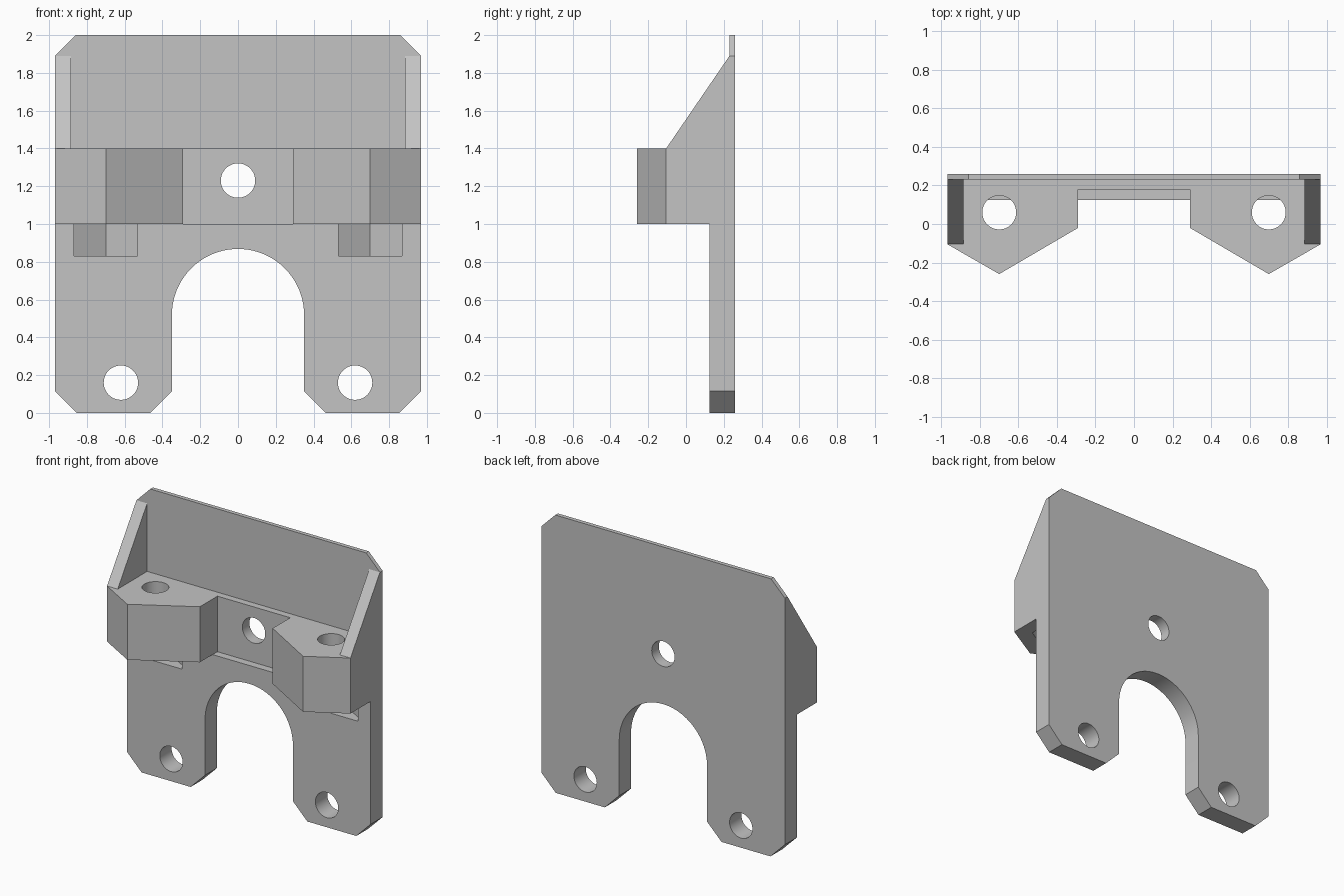
import bpy
import bmesh
from math import sin, cos, pi, radians
from mathutils import Vector

if "Cube" in bpy.data.objects:
    bpy.data.objects.remove(bpy.data.objects["Cube"], do_unlink=True)

HALF, BACK, FRONT = 0.97, 0.26, 0.125   # half width, plate back and front
SHELF, DECK = 1.0, 1.4                  # bottom and top of the blocks
HOLE = 0.091

grey = bpy.data.materials.new("light grey")
grey.use_nodes = True
colour = (0.55, 0.55, 0.55, 1)
grey.diffuse_color = colour
grey.node_tree.nodes["Principled BSDF"].inputs["Base Color"].default_value = colour


def prism(name, points, axis, lo, hi):
    """Extrude a closed 2D profile along the given axis, from lo to hi."""
    place = {"x": lambda u, v: (lo, u, v),
             "y": lambda u, v: (u, lo, v),
             "z": lambda u, v: (u, v, lo)}[axis]
    bm = bmesh.new()
    face = bm.faces.new([bm.verts.new(place(u, v)) for u, v in points])
    out = bmesh.ops.extrude_face_region(bm, geom=[face])
    step = Vector([(hi - lo) * (axis == a) for a in "xyz"])
    moved = [g for g in out["geom"] if isinstance(g, bmesh.types.BMVert)]
    bmesh.ops.translate(bm, verts=moved, vec=step)
    bmesh.ops.recalc_face_normals(bm, faces=bm.faces)
    mesh = bpy.data.meshes.new(name)
    bm.to_mesh(mesh)
    bm.free()
    mesh.materials.append(grey)
    obj = bpy.data.objects.new(name, mesh)
    bpy.context.collection.objects.link(obj)
    return obj


def ring(u, v, radius, sides=48, start=0.0):
    return [(u + radius * cos(start + 2 * pi * i / sides),
             v + radius * sin(start + 2 * pi * i / sides)) for i in range(sides)]


def rect(u0, u1, v0, v1):
    return [(u0, v0), (u1, v0), (u1, v1), (u0, v1)]


def mirrored(points, side):
    return [(side * u, v) for u, v in points]


def combine(target, other, operation):
    mod = target.modifiers.new(operation.lower(), "BOOLEAN")
    mod.operation = operation
    mod.solver = "EXACT"
    mod.object = other
    bpy.context.view_layer.objects.active = target
    bpy.ops.object.modifier_apply(modifier=mod.name)
    bpy.data.objects.remove(other, do_unlink=True)


# Plate outline with chamfered corners and an arched slot between the legs
right_half = [(0.86, 2.0), (HALF, 1.89), (HALF, 0.115), (0.855, 0), (0.465, 0), (0.35, 0.115)]
arch = [(0.35 * cos(pi * i / 40), 0.518 + 0.35 * sin(pi * i / 40)) for i in range(41)]
outline = right_half + arch + mirrored(right_half, -1)[::-1]
bracket = prism("mounting_bracket", outline, "y", FRONT, BACK)

# Thin upper panel and the shallow recess between the blocks
combine(bracket, prism("panel_cutter", rect(-1.1, 1.1, DECK, 2.1), "y", 0, 0.23), "DIFFERENCE")
combine(bracket, prism("recess_cutter", rect(-0.29, 0.29, SHELF, DECK + 0.1), "y", 0, 0.18), "DIFFERENCE")

# Pointed blocks and the sloping side gussets
block = [(0.29, 0.2), (0.29, -0.02), (0.70, -0.26), (HALF, -0.105), (HALF, 0.2)]
gusset = [(-0.105, 1.3), (-0.105, DECK), (0.23, 1.89), (0.245, 1.89), (0.245, 1.3)]
for side in (-1, 1):
    combine(bracket, prism("block", mirrored(block, side), "z", SHELF, DECK), "UNION")
    combine(bracket, prism("gusset", gusset, "x", side * 0.885, side * HALF), "UNION")

# Screw holes and hexagonal nut pockets
combine(bracket, prism("centre_hole", ring(0, 1.23, HOLE), "y", 0, 0.4), "DIFFERENCE")
for side in (-1, 1):
    combine(bracket, prism("leg_hole", ring(side * 0.62, 0.16, HOLE), "y", 0, 0.4), "DIFFERENCE")
    combine(bracket, prism("block_hole", ring(side * 0.70, 0.06, HOLE - 0.003), "z", 1.05, 1.5), "DIFFERENCE")
    combine(bracket, prism("nut_pocket", ring(side * 0.70, 0.06, 0.193, 6, pi / 2), "z", 0.83, 1.17), "DIFFERENCE")

# Smooth the round walls, keep the corners sharp
bpy.ops.object.select_all(action="DESELECT")
bracket.select_set(True)
bpy.context.view_layer.objects.active = bracket
bpy.ops.object.shade_smooth_by_angle(angle=radians(25))
